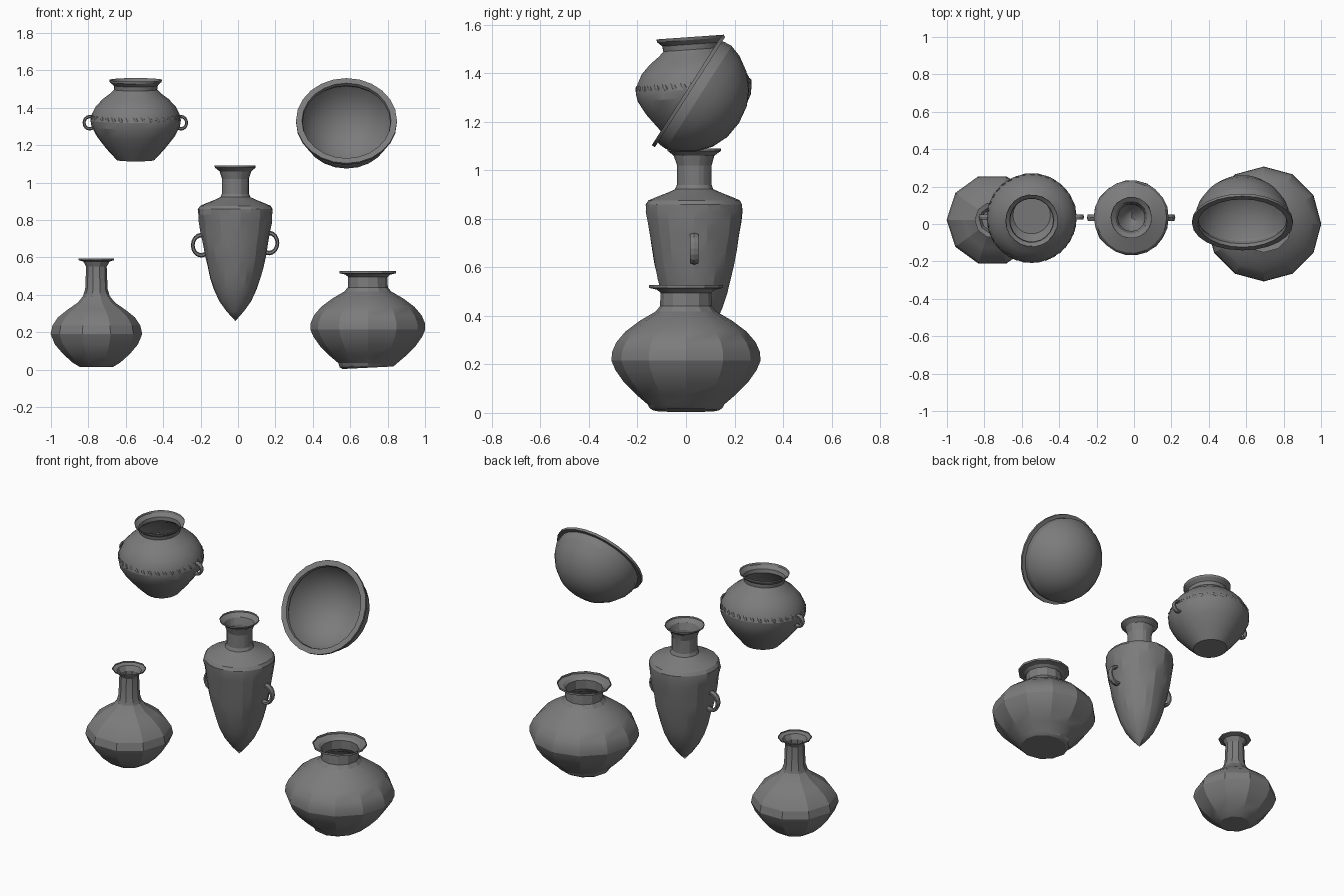
import bpy, bmesh, math, random
from mathutils import Matrix

if "Cube" in bpy.data.objects:
    bpy.data.objects.remove(bpy.data.objects["Cube"])

random.seed(4)

# Dark grey clay for every part
clay = bpy.data.materials.new("clay")
clay.diffuse_color = (0.2, 0.2, 0.2, 1)
clay.use_nodes = True
clay.node_tree.nodes["Principled BSDF"].inputs["Base Color"].default_value = clay.diffuse_color


def finish(name, bm, loc, tilt=0.0):
    me = bpy.data.meshes.new(name)
    bm.to_mesh(me)
    bm.free()
    me.materials.append(clay)
    ob = bpy.data.objects.new(name, me)
    bpy.context.collection.objects.link(ob)
    ob.location = loc
    ob.rotation_euler.x = math.radians(tilt)
    return ob


def lathe(name, loc, profile, sides, tilt=0.0, wobble=0.0, slope=0.0, smooth=None):
    """Spin (radius, height) points around z; slope slants the two lowest rings."""
    bm = bmesh.new()
    rings = []
    for k, (r, z) in enumerate(profile):
        if r == 0:
            rings.append([bm.verts.new((0, 0, z))])
            continue
        ring = []
        for i in range(sides):
            a = 2 * math.pi * i / sides
            q = r * (1 + random.uniform(-wobble, wobble))
            x, y = q * math.cos(a), q * math.sin(a)
            ring.append(bm.verts.new((x, y, z + (slope * x if k < 2 else 0))))
        rings.append(ring)
    if len(rings[0]) > 1:
        bm.faces.new(rings[0][::-1])          # flat base
    for lo, hi in zip(rings, rings[1:]):
        for i in range(sides):
            j = (i + 1) % sides
            if len(lo) == 1:
                bm.faces.new((lo[0], hi[j], hi[i]))
            else:
                bm.faces.new((lo[i], lo[j], hi[j], hi[i]))
    ob = finish(name, bm, loc, tilt)
    if smooth:
        bpy.ops.object.select_all(action='DESELECT')
        ob.select_set(True)
        bpy.context.view_layer.objects.active = ob
        bpy.ops.object.shade_smooth_by_angle(angle=math.radians(smooth))
    return ob


def ring_handle(name, loc, major, minor, stretch):
    bpy.ops.mesh.primitive_torus_add(major_segments=16, minor_segments=6, location=loc,
                                     major_radius=major, minor_radius=minor,
                                     rotation=(math.pi / 2, 0, 0))
    ob = bpy.context.object
    ob.name = name
    ob.scale = stretch
    ob.data.materials.append(clay)


# Long-necked bottle, ten sided
lathe("bottle", (-0.757, 0.022, 0), [
    (0.09, 0.015), (0.128, 0.038), (0.18, 0.085), (0.222, 0.135), (0.245, 0.19),
    (0.235, 0.235), (0.205, 0.28), (0.155, 0.32), (0.1, 0.358), (0.072, 0.392),
    (0.06, 0.43), (0.055, 0.55), (0.07, 0.578), (0.095, 0.585), (0.095, 0.593)],
    10, smooth=20)

# Wide squat pot with slightly slanted base
lathe("squat_pot", (0.694, 0, 0), [
    (0.135, 0.01), (0.15, 0.02), (0.158, 0.035), (0.205, 0.075), (0.255, 0.125),
    (0.292, 0.178), (0.307, 0.215), (0.305, 0.25), (0.288, 0.29), (0.25, 0.335),
    (0.19, 0.38), (0.125, 0.418), (0.107, 0.44), (0.105, 0.495), (0.12, 0.508),
    (0.152, 0.515), (0.152, 0.528)], 12, slope=0.05, smooth=20)

# Pointed amphora, hand-worked surface, with ring handles
lathe("amphora", (-0.014, 0.034, 0), [
    (0, 0.26), (0.045, 0.31), (0.085, 0.365), (0.115, 0.43), (0.135, 0.49),
    (0.15, 0.55), (0.164, 0.61), (0.175, 0.67), (0.185, 0.73), (0.194, 0.79),
    (0.2, 0.83), (0.2, 0.858), (0.188, 0.876), (0.155, 0.89), (0.11, 0.908),
    (0.08, 0.922), (0.072, 0.94), (0.072, 1.02), (0.085, 1.06), (0.11, 1.08),
    (0.11, 1.09)], 22, wobble=0.016, smooth=16)
for side, x, z in (("left", -0.197, 0.665), ("right", 0.166, 0.677)):
    ring_handle("amphora_handle_" + side, (x, 0.034, z), 0.05, 0.011, (0.9, 1.08, 1.8))

# Round jar leaning slightly forward, with ring handles
lathe("jar", (-0.547, 0.047, 1.12), [
    (0.1, 0), (0.155, 0.06), (0.207, 0.125), (0.236, 0.18), (0.241, 0.215),
    (0.232, 0.25), (0.212, 0.29), (0.175, 0.329), (0.135, 0.358), (0.115, 0.378),
    (0.118, 0.4), (0.138, 0.418), (0.141, 0.43)], 22, tilt=4, wobble=0.006, smooth=20)
for side, x in (("left", -0.793), ("right", -0.305)):
    ring_handle("jar_handle_" + side, (x, 0.038, 1.32), 0.03, 0.008, (1, 1.1, 2))

# Shallow relief band of slanted nubs around the jar
bm = bmesh.new()
for i in range(36):
    m = (Matrix.Rotation(2 * math.pi * i / 36, 4, 'Z') @ Matrix.Translation((0.234, 0, 0.228))
         @ Matrix.Rotation(0.7, 4, 'X') @ Matrix.Diagonal((0.007, 0.011, 0.022, 1)))
    bmesh.ops.create_icosphere(bm, subdivisions=1, radius=1, matrix=m)
finish("jar_relief_band", bm, (-0.547, 0.047, 1.12), 4)

# Bowl tipped toward the front, with a flat lip
lathe("tipped_bowl", (0.58, 0.01, 1.327), [
    (0, -0.247), (0.075, -0.237), (0.14, -0.208), (0.195, -0.16), (0.235, -0.1),
    (0.252, -0.05), (0.25, -0.02), (0.248, -0.008), (0.27, -0.008), (0.27, 0.007),
    (0.238, 0.007), (0.234, -0.012), (0.246, -0.035)], 24, tilt=57.5, smooth=20)
